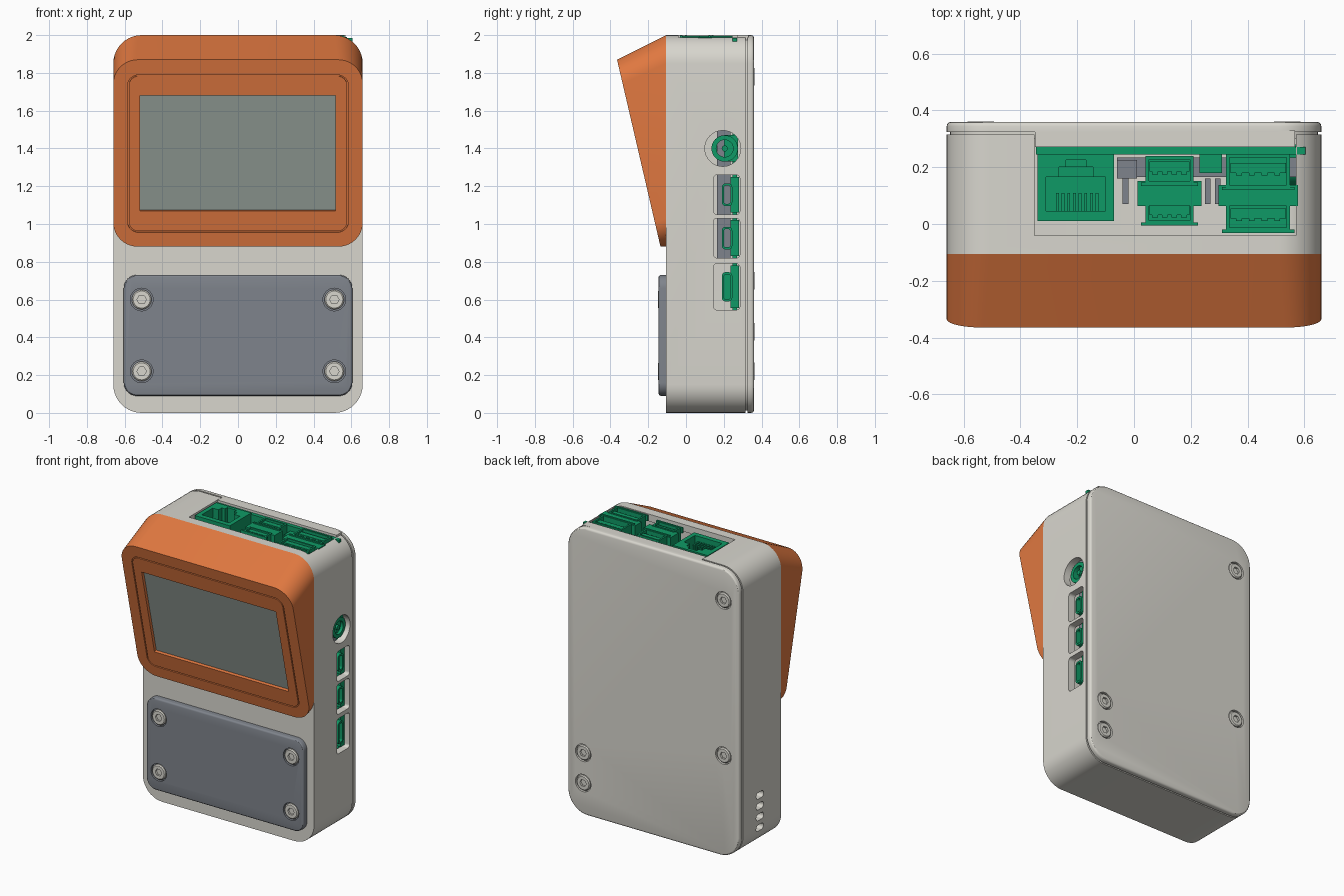
import bpy, bmesh
from math import sin, cos, pi, radians, atan2
from mathutils import Matrix, Vector

old = bpy.data.objects.get("Cube")
if old:
    bpy.data.objects.remove(old, do_unlink=True)


def material(name, hexcode):
    lin = []
    for i in (0, 2, 4):
        c = int(hexcode[i:i + 2], 16) / 255
        lin.append(c / 12.92 if c < 0.04 else ((c + 0.055) / 1.055) ** 2.4)
    m = bpy.data.materials.new(name)
    m.use_nodes = True
    m.diffuse_color = (*lin, 1)
    m.node_tree.nodes["Principled BSDF"].inputs["Base Color"].default_value = (*lin, 1)
    return m


SHELL = material("warm light grey", "D8D6CE")
ORANGE = material("orange", "E07840")
SLATE = material("slate grey", "7F848C")
GLASS = material("screen grey green", "95A099")
GREEN = material("circuit green", "0F9A66")

# Frames: local -y is the outward direction of each part
FRONT = Matrix.Identity(4)
SIDE = Matrix.Rotation(pi / 2, 4, "Z")    # local x = world y, outward = +x
TOP = Matrix.Rotation(-pi / 2, 4, "X")    # local z = world y, outward = +z
BACK = Matrix.Rotation(pi, 4, "Z")        # local x = -world x, outward = +y
TILT = atan2(0.23, 0.99)
SLOPE = Matrix.Translation((0, -0.135, 0.88)) @ Matrix.Rotation(TILT, 4, "X")


def outline(x0, x1, z0, z1, r, y, n=10):
    """Rounded rectangle in the xz plane."""
    pts = []
    steps = n if r else 0
    corners = ((x1 - r, z1 - r), (x0 + r, z1 - r), (x0 + r, z0 + r), (x1 - r, z0 + r))
    for q, (cx, cz) in enumerate(corners):
        for i in range(steps + 1):
            a = (q + (i / steps if steps else 0)) * pi / 2
            pts.append(Vector((cx + r * cos(a), y, cz + r * sin(a))))
    return pts


def circle(cx, cz, r, y, n=32):
    return [Vector((cx + r * cos(2 * pi * i / n), y, cz + r * sin(2 * pi * i / n)))
            for i in range(n)]


def loft(name, loops, mat=None, frame=FRONT):
    bm = bmesh.new()
    rows = [[bm.verts.new(frame @ p) for p in loop] for loop in loops]
    for a, b in zip(rows, rows[1:]):
        for i in range(len(a)):
            j = (i + 1) % len(a)
            bm.faces.new((a[i], a[j], b[j], b[i]))
    bm.faces.new(rows[0])
    bm.faces.new(rows[-1])
    bmesh.ops.recalc_face_normals(bm, faces=bm.faces)
    mesh = bpy.data.meshes.new(name)
    bm.to_mesh(mesh)
    bm.free()
    ob = bpy.data.objects.new(name, mesh)
    bpy.context.collection.objects.link(ob)
    if mat:
        mesh.materials.append(mat)
    return ob


def prism(name, x, z, y, mat=None, r=0.0, bevel=0.0, frame=FRONT):
    """Rounded slab; the y[0] end may have a rounded edge."""
    loops = []
    if bevel:
        for k in range(4):
            t = k * pi / 6
            i = bevel * (1 - sin(t))
            loops.append(outline(x[0] + i, x[1] - i, z[0] + i, z[1] - i, r - i,
                                 y[0] + bevel * (1 - cos(t))))
    else:
        loops.append(outline(*x, *z, r, y[0]))
    loops.append(outline(*x, *z, r, y[1]))
    return loft(name, loops, mat, frame)


def rod(name, cx, cz, r, y, mat=None, n=32, frame=FRONT):
    return loft(name, [circle(cx, cz, r, y[0], n), circle(cx, cz, r, y[1], n)], mat, frame)


def cut(ob, *cutters):
    for c in cutters:
        mod = ob.modifiers.new("cut", "BOOLEAN")
        mod.operation, mod.solver, mod.object = "DIFFERENCE", "EXACT", c
        bpy.context.view_layer.objects.active = ob
        bpy.ops.object.modifier_apply(modifier=mod.name)
        bpy.data.objects.remove(c, do_unlink=True)
    return ob


# Hollow main case with the connector opening in its top and ports in its sides
W, FACE = 0.66, -0.105
side_ports = ((0.545, 0.79), (0.82, 1.03), (1.05, 1.26))
case = prism("case", (-W, W), (0, 2), (FACE, 0.315), SHELL, r=0.15)
cut(case,
    prism("cavity", (-0.61, 0.61), (0.05, 1.95), (-0.06, 0.5), r=0.1),
    prism("top_opening", (-0.35, 0.57), (1.85, 2.1), (-0.04, 0.5)),
    rod("jack_opening", 0.195, 1.4, 0.095, (-0.75, -0.55), frame=SIDE),
    *[prism("port_opening", (0.145, 0.285), z, (-0.75, -0.55), r=0.02, frame=SIDE)
      for z in side_ports],
    *[prism("vent", (0.09, 0.17), (z - 0.022, z + 0.022), (0.55, 0.75), r=0.02, frame=SIDE)
      for z in (0.145, 0.22, 0.295, 0.37)])

# Back cover with inner lip and a tab closing the top opening
cover = prism("back_cover", (-W, W), (0, 2), (-0.36, -0.325), SHELL, r=0.15,
              bevel=0.015, frame=BACK)
prism("cover_lip", (-0.648, 0.648), (0.012, 1.988), (-0.335, -0.3), SHELL, r=0.14, frame=BACK)
prism("cover_tab", (-0.348, 0.568), (1.9, 2), (0.272, 0.33), SHELL)

# Front plate
plate = prism("front_plate", (-0.605, 0.605), (0.09, 0.73), (-0.145, FACE), SLATE,
              r=0.07, bevel=0.012)

# Screws, sunk into the plate and the cover
screw_mesh = None


def screw(host, x, z, y, frame):
    global screw_mesh
    cut(host, rod("screw_hole", x, z, 0.06, (y - 0.1, y + 0.018), frame=frame))
    if screw_mesh is None:
        head = loft("screw", [circle(0, 0, 0.045, -0.002), circle(0, 0, 0.052, 0.004),
                              circle(0, 0, 0.052, 0.025)], SHELL)
        cut(head, rod("hex_socket", 0, 0, 0.025, (-0.1, 0.012), n=6))
        screw_mesh = head.data
    else:
        head = bpy.data.objects.new("screw", screw_mesh)
        bpy.context.collection.objects.link(head)
    head.matrix_world = frame @ Matrix.Translation((x, y, z))


for sx in (-0.51, 0.51):
    for sz in (0.22, 0.6):
        screw(plate, sx, sz, -0.145, FRONT)
for sx, sz in ((0.54, 0.7), (0.54, 1.78), (-0.54, 0.22), (-0.54, 0.43)):
    screw(cover, sx, sz, -0.36, BACK)

# Wedge-shaped screen housing with a window
top = 0.99 / cos(TILT)
housing = loft("screen_housing",
               [[SLOPE @ p for p in outline(-W, W, 0, top, 0.13, 0)],
                outline(-W, W, 0.88, 2, 0.15, FACE)], ORANGE)
window = ((-0.518, 0.515), (0.195, 0.821))
cut(housing, prism("frame_recess", (-0.585, 0.585), (0.077, 0.934), (-0.1, 0.008),
                   r=0.06, frame=SLOPE),
    prism("window_recess", *window, (-0.1, 0.03), frame=SLOPE))
bezel = prism("screen_frame", (-0.578, 0.578), (0.084, 0.927), (0, 0.008), ORANGE,
              r=0.053, frame=SLOPE)
cut(bezel, prism("window", *window, (-0.1, 0.1), frame=SLOPE))
prism("screen", *window, (0.021, 0.03), GLASS, frame=SLOPE)

# Circuit board and inner bracket
prism("circuit_board", (-0.345, 0.605), (0.5, 1.985), (0.245, 0.271), GREEN)
prism("bracket", (-0.06, 0.59), (0.82, 1.62), (0.165, 0.235), SLATE)
prism("bracket_post", (-0.06, 0.01), (1.6, 1.9), (0.16, 0.225), SLATE)
for px in (-0.04, 0.25, 0.285):
    prism("bracket_leg", (px, px + 0.02), (1.6, 1.85), (0.07, 0.16), SLATE)
prism("board_chip", (0.23, 0.31), (1.85, 1.95), (0.18, 0.245), GREEN)

# Network socket, opening upward
net = prism("network_socket", (-0.34, -0.07), (0.01, 0.246), (-1.995, -1.7), GREEN, frame=TOP)
for i, (hx, hz) in enumerate((((-0.31, -0.1), (0.045, 0.165)),
                              ((-0.265, -0.145), (0.15, 0.2)),
                              ((-0.24, -0.17), (0.19, 0.225)))):
    cut(net, prism("socket_step", hx, hz, (-2.1, -1.8 - i * 0.01), frame=TOP))
for i in range(8):
    px = -0.275 + i * 0.02
    prism("network_contact", (px, px + 0.01), (0.045, 0.11), (-1.96, -1.75), GREEN, frame=TOP)


# Double stacked sockets, opening upward
def stack(x0, x1, rows):
    for z0, z1 in rows:
        shell = prism("stacked_socket", (x0, x1), (z0, z1), (-1.995, -1.7), GREEN, frame=TOP)
        cut(shell, prism("socket_mouth", (x0 + 0.012, x1 - 0.012), (z0 + 0.012, z1 - 0.012),
                         (-2.1, -1.8), frame=TOP))
        mid = (z0 + z1) / 2
        prism("socket_tongue", (x0 + 0.015, x1 - 0.015), (mid - 0.005, mid + 0.03),
              (-1.985, -1.75), GREEN, frame=TOP)
        for i in range(4):
            px = x0 + (x1 - x0) * (i + 1) / 5
            prism("socket_contact", (px - 0.01, px + 0.01), (mid - 0.015, mid),
                  (-1.98, -1.75), GREEN, frame=TOP)
        prism("socket_flange", (x0 - 0.015, x1 + 0.015), (z0 - 0.006, z0 + 0.006),
              (-1.998, -1.96), GREEN, frame=TOP)
    gap0, gap1 = rows[0][1], rows[1][0]
    prism("socket_spacer", (x0 - 0.028, x1 + 0.028), (gap0 - 0.012, gap1 + 0.012),
          (-1.99, -1.75), GREEN, frame=TOP)


stack(0.04, 0.21, ((0.0, 0.075), (0.14, 0.24)))
stack(0.325, 0.55, ((-0.025, 0.075), (0.125, 0.246)))

# Round jack and the connectors behind the side ports
jack = rod("round_jack", 0.205, 1.4, 0.07, (-0.635, -0.45), GREEN, frame=SIDE)
cut(jack, rod("jack_hole", 0.205, 1.4, 0.045, (-0.8, -0.52), frame=SIDE))
rod("jack_pin", 0.205, 1.4, 0.016, (-0.63, -0.45), GREEN, n=16, frame=SIDE)
prism("jack_base", (0.2, 0.275), (1.33, 1.47), (-0.615, -0.45), GREEN, frame=SIDE)
for z0, z1 in side_ports:
    prism("edge_connector", (0.235, 0.28), (z0 + 0.01, z1 - 0.01), (-0.625, -0.5), GREEN,
          frame=SIDE)
    small = prism("small_connector", (0.19, 0.245), (z0 + 0.045, z1 - 0.045), (-0.64, -0.5),
                  GREEN, r=0.02, frame=SIDE)
    cut(small, prism("connector_mouth", (0.2, 0.235), (z0 + 0.057, z1 - 0.057),
                     (-0.8, -0.57), r=0.012, frame=SIDE))

# Smooth the rounded corners, keep the hard edges
bpy.ops.object.select_all(action="DESELECT")
for ob in bpy.context.scene.objects:
    if ob.type == "MESH":
        ob.select_set(True)
        bpy.context.view_layer.objects.active = ob
bpy.ops.object.shade_smooth_by_angle(angle=radians(30))
